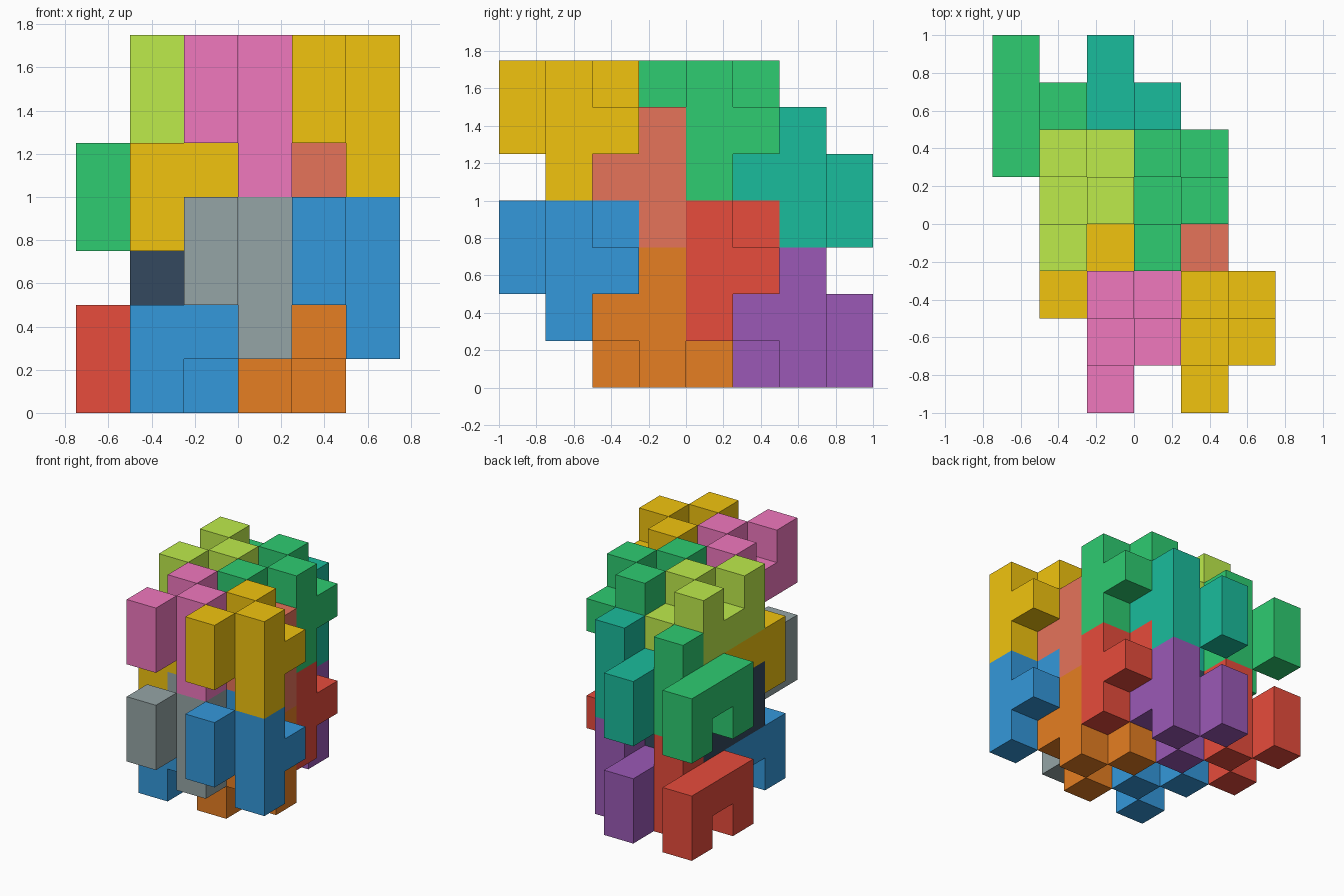
import bpy, bmesh
from mathutils import Vector

if "Cube" in bpy.data.objects:
    bpy.data.objects.remove(bpy.data.objects["Cube"])

U = 0.25                                   # cell size
ORIGIN = Vector((-0.75, -1.0, 0.0))

# Nine-cell piece: a U-shaped arch with a post and a nub on its right side
CUP = {(0, 0, 1), (0, 0, 2), (0, 1, 1), (0, 2, 1), (0, 2, 2),
       (1, 1, 0), (1, 1, 1), (1, 1, 2), (1, 2, 1)}
# The same piece turned half round about the x axis
ARCH = {(i, 2 - j, 2 - k) for i, j, k in CUP}

COLOURS = {
    "blue": "3498DB", "grey": "95A5A6", "red": "E74C3C", "dark": "34495E",
    "orange": "E67E22", "purple": "9B59B6", "yellow": "F1C40F", "pink": "F078BE",
    "green": "2ECC71", "lime": "BEEB4B", "salmon": "E6735A", "teal": "1ABC9C",
}


def linear(c):
    return c / 12.92 if c <= 0.04045 else ((c + 0.055) / 1.055) ** 2.4


def material(name):
    mat = bpy.data.materials.get(name)
    if mat is None:
        mat = bpy.data.materials.new(name)
        rgb = [linear(int(COLOURS[name][n:n + 2], 16) / 255) for n in (0, 2, 4)]
        mat.diffuse_color = (*rgb, 1.0)
        mat.use_nodes = True
        mat.node_tree.nodes["Principled BSDF"].inputs["Base Color"].default_value = mat.diffuse_color
    return mat


def make_piece(name, cells, base, colour):
    """Skin a set of cells with outer faces only and merge the flat areas."""
    bm = bmesh.new()
    for cell in cells:
        centre = Vector(cell) + Vector((0.5, 0.5, 0.5))
        for axis in range(3):
            for sign in (-1, 1):
                step = [0, 0, 0]
                step[axis] = sign
                if tuple(c + s for c, s in zip(cell, step)) in cells:
                    continue
                n = Vector(step)
                a = Vector([0.5 if x == (axis + 1) % 3 else 0 for x in range(3)])
                b = n.cross(a)
                mid = centre + n * 0.5
                bm.faces.new([bm.verts.new((mid + p) * U)
                              for p in (-a - b, a - b, a + b, -a + b)])
    bmesh.ops.remove_doubles(bm, verts=bm.verts[:], dist=1e-4)
    bmesh.ops.dissolve_limit(bm, angle_limit=0.01, verts=bm.verts[:], edges=bm.edges[:])
    mesh = bpy.data.meshes.new(name)
    bm.to_mesh(mesh)
    bm.free()
    mesh.materials.append(material(colour))
    obj = bpy.data.objects.new(name, mesh)
    obj.location = ORIGIN + Vector(base) * U
    bpy.context.collection.objects.link(obj)


# Place in plan, shape, cell offset (x, y), lower and upper colour
PLACES = [
    ("front_right", CUP, (4, 0), "blue", "yellow"),
    ("front_left", CUP, (2, 0), "grey", "pink"),
    ("back_right", CUP, (3, 3), "red", "green"),
    ("back_left", CUP, (1, 3), "dark", "lime"),
    ("middle_right", ARCH, (3, 2), "orange", "salmon"),
    ("middle_left", ARCH, (1, 2), "blue", "yellow"),
    ("rear_right", ARCH, (2, 5), "purple", "teal"),
    ("rear_left", ARCH, (0, 5), "red", "green"),
]

# Two identical interlocking layers, three cells apart; cups sit one cell higher
for place, shape, (x, y), low, high in PLACES:
    lift = 1 if shape is CUP else 0
    kind = "cup_block" if shape is CUP else "arch_block"
    for layer, z, colour in (("lower", 0, low), ("upper", 3, high)):
        make_piece(f"{layer}_{place}_{kind}", shape, (x, y, z + lift), colour)
